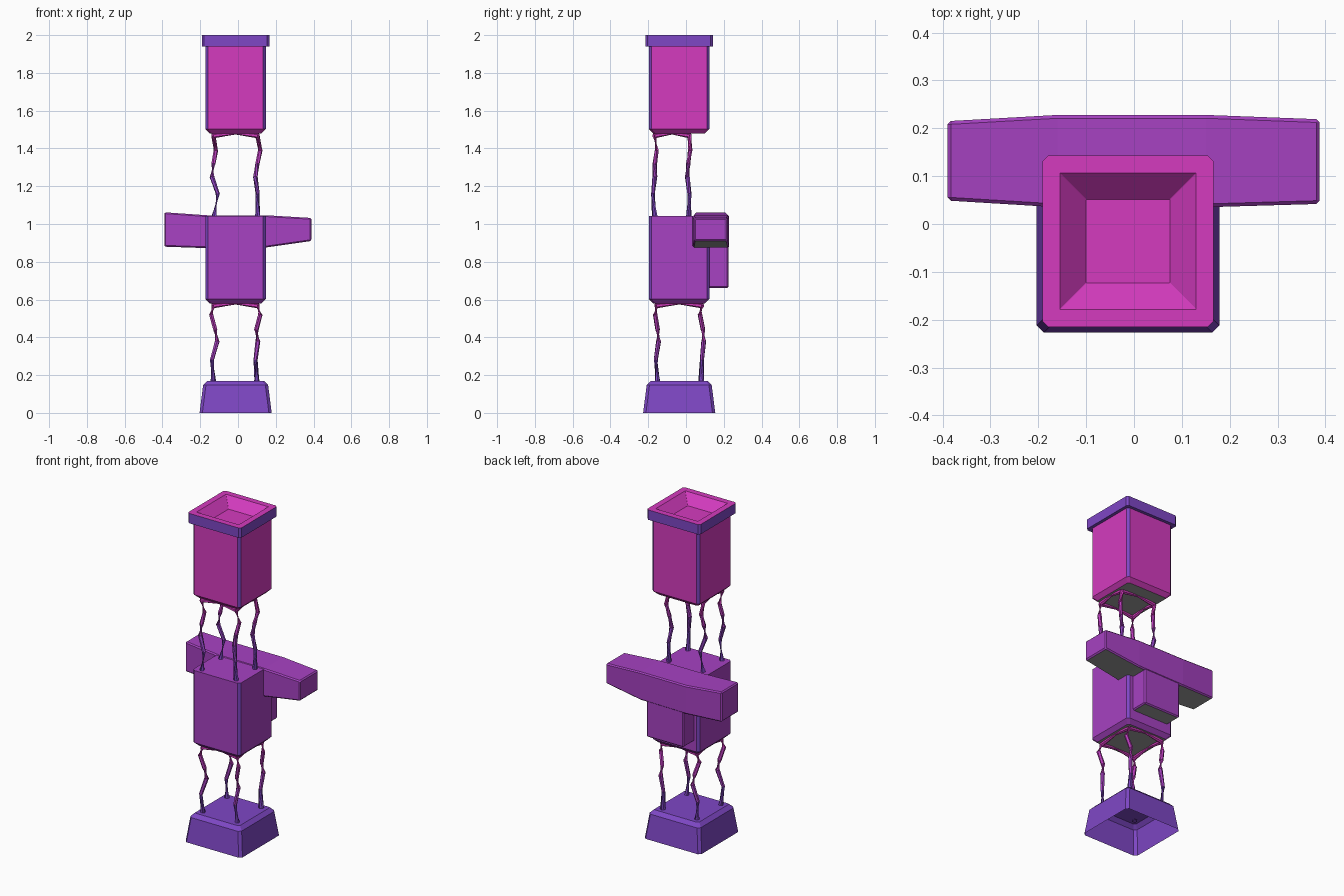
import bpy, bmesh, math
from mathutils import Vector

if "Cube" in bpy.data.objects:
    bpy.data.objects.remove(bpy.data.objects["Cube"])

CX, CY = -0.0125, -0.036   # centre line of the stacked blocks


def material(name, rgb):
    m = bpy.data.materials.new(name)
    m.diffuse_color = (*rgb, 1)
    m.use_nodes = True
    m.node_tree.nodes["Principled BSDF"].inputs["Base Color"].default_value = m.diffuse_color
    return m


MATS = [material("pink", (0.66, 0.044, 0.52)),
        material("magenta", (0.52, 0.048, 0.53)),
        material("purple", (0.385, 0.054, 0.54)),
        material("violet", (0.29, 0.06, 0.56)),
        material("blue_violet", (0.21, 0.063, 0.56)),
        material("grey", (0.34, 0.34, 0.34))]
PINK, MAGENTA, PURPLE, VIOLET, BLUE, GREY = range(6)


def finish(name, bm, rule, recalc=True):
    """Colour faces by rule(face) and make the object."""
    if recalc:
        bmesh.ops.recalc_face_normals(bm, faces=bm.faces[:])
    bm.normal_update()
    for f in bm.faces:
        f.material_index = rule(f)
    me = bpy.data.meshes.new(name)
    bm.to_mesh(me)
    bm.free()
    for m in MATS:
        me.materials.append(m)
    ob = bpy.data.objects.new(name, me)
    bpy.context.collection.objects.link(ob)
    return ob


def skin(bm, rings, start=True, end=True):
    """Bridge equal rings of points with quads, with optional caps."""
    vs = [[bm.verts.new(p) for p in r] for r in rings]
    n = len(vs[0])
    for a, b in zip(vs, vs[1:]):
        for i in range(n):
            j = (i + 1) % n
            bm.faces.new((a[i], a[j], b[j], b[i]))
    if start:
        bm.faces.new(vs[0][::-1])
    if end:
        bm.faces.new(vs[-1])


def square(z, h, c):
    """Square outline with cut corners, half width h, cut c."""
    pts = []
    for k in range(4):
        a = k * math.pi / 2
        for u, v in ((h, -h + c), (h, h - c)):
            pts.append(Vector((CX + u * math.cos(a) - v * math.sin(a),
                               CY + u * math.sin(a) + v * math.cos(a), z)))
    return pts


def block(name, rings, rule, start=True):
    bm = bmesh.new()
    skin(bm, [square(*r) for r in rings], start)
    return finish(name, bm, rule, recalc=False)


def panel_rule(main):
    """Grey underside, blue cut corners, main colour elsewhere."""
    def rule(f):
        n = f.normal
        if n.z < -0.9:
            return GREY
        if abs(n.z) < 0.2 and min(abs(n.x), abs(n.y)) > 0.3:
            return BLUE
        return main
    return rule


# Stacked blocks: hollow base, body, head and dished lid
block("base", [(0, 0.191, 0.015), (0.148, 0.172, 0.015), (0.17, 0.15, 0.01)],
      lambda f: BLUE, start=False)
block("body", [(0.58, 0.137, 0.012), (0.603, 0.16, 0.014), (1.042, 0.16, 0.014)],
      panel_rule(PURPLE))
block("head", [(1.48, 0.137, 0.012), (1.503, 0.16, 0.014), (1.945, 0.16, 0.014)],
      panel_rule(PINK))
block("lid", [(1.94, 0.179, 0.012), (2.0, 0.179, 0.012),
              (2.0, 0.1425, 0.001), (1.945, 0.0875, 0.001)],
      lambda f: PINK if f.normal.z > 0.3 else BLUE)


# Cross-shaped back piece: arms and stem
def grey_below(f):
    return GREY if f.normal.z < -0.8 else PURPLE


def beam(name, sections):
    bm = bmesh.new()
    skin(bm, [[(x, y0, z0), (x, y1, z0), (x, y1, z1), (x, y0, z1)]
              for x, y0, y1, z0, z1 in sections])
    ob = finish(name, bm, grey_below)
    mod = ob.modifiers.new("edge", 'BEVEL')
    mod.width = 0.007
    mod.segments = 1
    mod.limit_method = 'ANGLE'
    mod.angle_limit = math.radians(40)


beam("arms", [(-0.39, 0.049, 0.215, 0.88, 1.062), (-0.16, 0.035, 0.228, 0.872, 1.046),
              (0.15, 0.035, 0.228, 0.876, 1.046), (0.388, 0.042, 0.219, 0.91, 1.032)])
beam("stem", [(-0.14, 0.115, 0.225, 0.662, 0.92), (0.11, 0.115, 0.225, 0.662, 0.92)])


# Crooked legs with thin braces under each block
def tube(name, path, radii, rule, sides=6):
    path = [Vector(p) for p in path]
    rings = []
    for i, p in enumerate(path):
        d = path[min(i + 1, len(path) - 1)] - path[max(i - 1, 0)]
        q = d.to_track_quat('Z', 'X')
        rings.append([p + q @ Vector((radii[i] * math.cos(k * math.tau / sides),
                                      radii[i] * math.sin(k * math.tau / sides), 0))
                      for k in range(sides)])
    bm = bmesh.new()
    skin(bm, rings)
    return finish(name, bm, rule)


def leg_set(label, heights, xs, ys):
    z0, z1 = heights[0], heights[-1]

    def by_height(f):
        t = (f.calc_center_median().z - z0) / (z1 - z0)
        return max(PINK, min(BLUE, int((1 - t) * 5)))

    radii = [0.015, 0.011, 0.013, 0.012, 0.012, 0.012]
    tops = []
    for i, px in enumerate(xs):
        for j, py in enumerate(ys):
            path = list(zip(px, py, heights))
            tube(f"{label}_leg_{i}{j}", path, radii, by_height)
            tops.append(Vector(path[-1]))
    for n, (a, b) in enumerate(((0, 1), (1, 3), (3, 2), (2, 0))):
        mid = (tops[a] + tops[b]) / 2 + Vector((0, 0, 0.014))
        tube(f"{label}_brace_{n}", [tops[a], mid, tops[b]],
             [0.013, 0.007, 0.013], lambda f: PINK)


leg_set("lower", (0.165, 0.28, 0.38, 0.44, 0.52, 0.567),
        ((-0.13, -0.138, -0.11, -0.12, -0.142, -0.13),
         (0.1, 0.093, 0.105, 0.097, 0.118, 0.103)),
        ((-0.15, -0.16, -0.145, -0.15, -0.163, -0.155),
         (0.08, 0.084, 0.094, 0.09, 0.074, 0.083)))
leg_set("upper", (1.035, 1.16, 1.25, 1.32, 1.39, 1.467),
        ((-0.127, -0.107, -0.138, -0.13, -0.117, -0.13),
         (0.104, 0.104, 0.092, 0.103, 0.118, 0.103)),
        ((-0.165, -0.175, -0.165, -0.165, -0.155, -0.165),
         (0.015, 0.018, 0.007, 0.012, 0.022, 0.018)))
